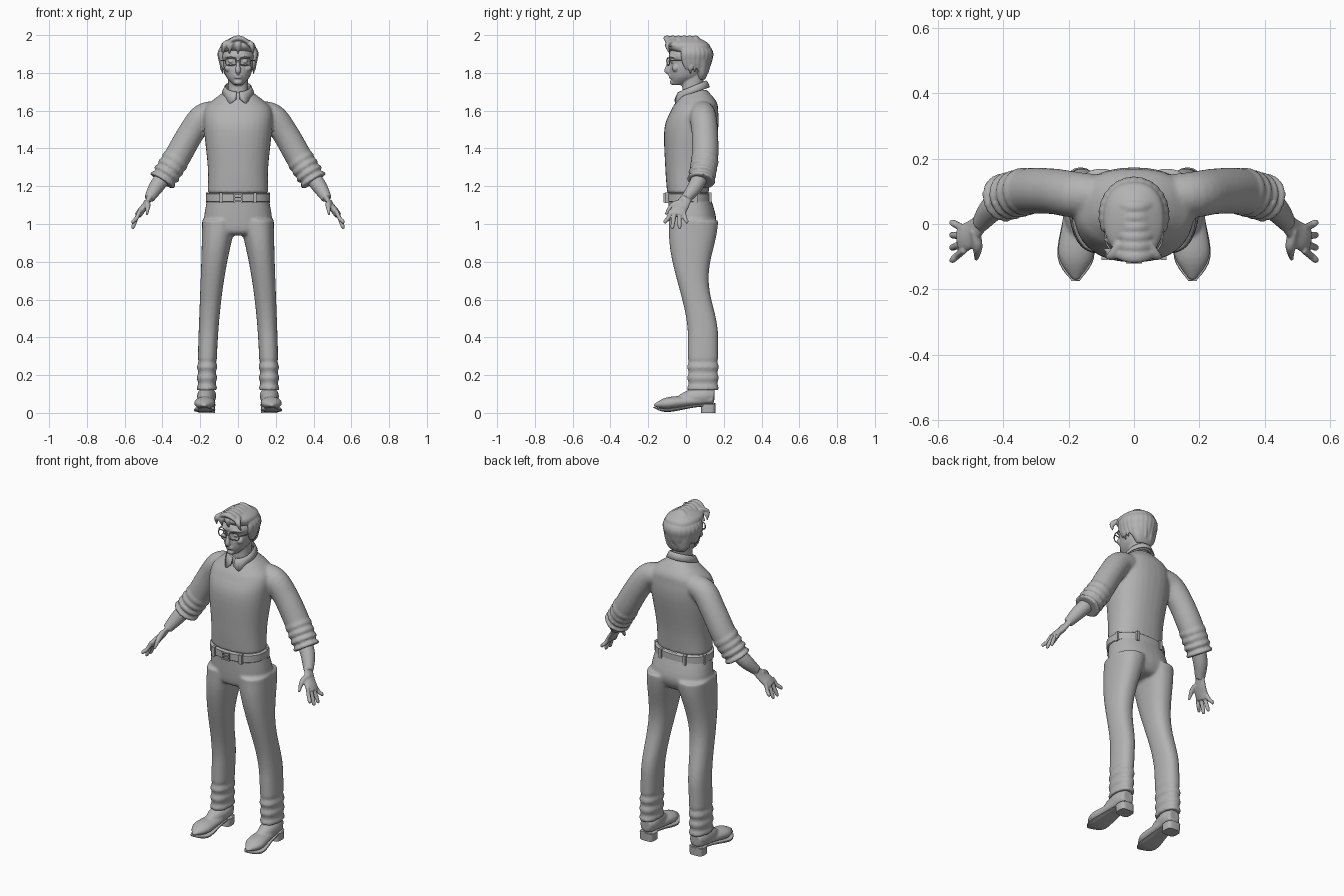
import bpy, bmesh, math
from mathutils import Vector, Matrix

if "Cube" in bpy.data.objects:
    bpy.data.objects.remove(bpy.data.objects["Cube"], do_unlink=True)

grey = bpy.data.materials.new("plain_grey")
grey.use_nodes = True
grey.diffuse_color = (.45, .45, .45, 1)
grey.node_tree.nodes["Principled BSDF"].inputs["Base Color"].default_value = grey.diffuse_color
SIDES = {"left": 1, "right": -1}
ACROSS, DEPTH, UP = Vector((1, 0, 0)), Vector((0, 1, 0)), Vector((0, 0, 1))


def spline(rows, steps=5):
    """Catmull-Rom interpolation between rows of numbers."""
    pad = [rows[0], *rows, rows[-1]]
    out = []
    for before, start, end, after in zip(pad, pad[1:], pad[2:], pad[3:]):
        for k in range(steps):
            t = k / steps
            out.append([b + t / 2 * (c - a + t * (2 * a - 5 * b + 4 * c - d + t * (3 * (b - c) + d - a)))
                        for a, b, c, d in zip(before, start, end, after)])
    return out + [list(rows[-1])]


def loft(bm, rings):
    """Skin closed rings and cap both ends."""
    loops = [[bm.verts.new(point) for point in ring] for ring in rings]
    count = len(loops[0])
    for low, high in zip(loops, loops[1:]):
        for i in range(count):
            j = (i + 1) % count
            bm.faces.new((low[i], low[j], high[j], high[i]))
    bm.faces.new(loops[0])
    bm.faces.new(loops[-1])


def unit_ring(power, count=32):
    """Superellipse of unit size."""
    def bend(value):
        return math.copysign(abs(value) ** (2 / power), value)
    angles = [i * math.tau / count for i in range(count)]
    return [(bend(math.cos(angle)), bend(math.sin(angle))) for angle in angles]


def stack(bm, rows, power=2.3, steps=5):
    """Level sections: height, half width, front, back and, when off centre, x."""
    rings = []
    for z, half, front, back, *x in spline(rows, steps):
        middle, depth = (front + back) / 2, (back - front) / 2
        rings.append([(sum(x) + half * u, middle + depth * v, z) for u, v in unit_ring(power)])
    loft(bm, rings)


def limb(bm, rows, side=1, across=DEPTH, flat=1, power=2):
    """Sections square to a path: x, y, z, half width along 'across'."""
    rows = spline(rows)
    points = [Vector((side * x, y, z)) for x, y, z, radius in rows]
    rings = []
    for i, (point, row) in enumerate(zip(points, rows)):
        along = (points[min(i + 1, len(points) - 1)] - points[max(i - 1, 0)]).normalized()
        wide = (across - along * along.dot(across)).normalized()
        thick = along.cross(wide) * flat
        rings.append([point + (wide * u + thick * v) * row[-1] for u, v in unit_ring(power, 20)])
    loft(bm, rings)


def placed(location, size):
    return Matrix.Translation(location) @ Matrix.Diagonal((*size, 1))


def ball(bm, location, size):
    bmesh.ops.create_uvsphere(bm, u_segments=20, v_segments=12, radius=1, matrix=placed(location, size))


def box(bm, location, size):
    bmesh.ops.create_cube(bm, size=1, matrix=placed(location, size))


def make(name, bm, voxel=0, relax=2):
    """Finish a part, optionally fusing its pieces into one smooth skin."""
    bmesh.ops.recalc_face_normals(bm, faces=bm.faces)
    mesh = bpy.data.meshes.new(name)
    bm.to_mesh(mesh)
    bm.free()
    part = bpy.data.objects.new(name, mesh)
    bpy.context.collection.objects.link(part)
    mesh.materials.append(grey)
    if voxel:
        fuse = part.modifiers.new("fuse", 'REMESH')
        fuse.mode, fuse.voxel_size, fuse.use_smooth_shade = 'VOXEL', voxel, True
        part.modifiers.new("relax", 'SMOOTH').iterations = relax
    else:
        bpy.ops.object.select_all(action='DESELECT')
        part.select_set(True)
        bpy.context.view_layer.objects.active = part
        bpy.ops.object.shade_smooth_by_angle(angle=math.radians(40))
    return part


def wire(name, points, closed=False):
    curve = bpy.data.curves.new(name, 'CURVE')
    curve.dimensions, curve.bevel_depth, curve.bevel_resolution = '3D', .003, 2
    line = curve.splines.new('POLY')
    line.points.add(len(points) - 1)
    for point, location in zip(line.points, points):
        point.co = (*location, 1)
    line.use_cyclic_u = closed
    curve.materials.append(grey)
    bpy.context.collection.objects.link(bpy.data.objects.new(name, curve))


# Sweater: torso and sleeves pushed up into rolls
bm = bmesh.new()
stack(bm, [(1.165, .16, -.1, .12), (1.3, .16, -.11, .135), (1.5, .18, -.115, .17), (1.6, .18, -.08, .17),
           (1.65, .14, -.05, .16), (1.71, .06, -.01, .11)])
elbow, cuff = Vector((.33, .1, 1.34)), Vector((.4, .08, 1.23))
for side in SIDES.values():
    limb(bm, [(.09, .09, 1.59, .06), (.18, .09, 1.57, .07), (.25, .1, 1.48, .07), (*elbow, .07), (*cuff, .06)], side)
    for start in (0, .3, .6, .9):
        ends = [elbow.lerp(cuff, start + shift) for shift in (0, .14)]
        limb(bm, [(*end, .075) for end in ends], side)
make("sweater", bm, .008, 5)

# Trousers: pelvis and two tapering legs with creased hems
bm = bmesh.new()
stack(bm, [(1.17, .155, -.095, .12), (1.03, .18, -.09, .16), (.96, .16, -.08, .14), (.94, .1, -.05, .11)])
for side in SIDES.values():
    rows = []
    for i in range(61):
        z = .12 + .9 * i / 60
        rise = max(0, min(1, (z - .1) / .9))
        thigh = max(0, min(1, (z - .4) / .55))
        crease = .005 * math.sin(z * 110) if z < .28 else 0
        front = .01 - .1 * thigh * thigh * (3 - 2 * thigh) - crease
        back = .145 + .025 * math.cos(10 * max(0, z - .4)) + crease
        rows.append((z, .05 + .04 * rise ** 3 + crease, front, back, side * (.165 - .065 * rise ** 2)))
    stack(bm, rows, steps=1)
make("trousers", bm, .008, 4)

# Belt with loops and buckle
bm = bmesh.new()
BELT = 1.14
stack(bm, [(BELT + rise, .165 + puff, -.105 - puff, .13 + puff)
           for rise, puff in ((-.024, 0), (-.02, .005), (.02, .005), (.024, 0))], steps=1)
for x, y in ((.09, -.1), (.16, .05), (.08, .125)):
    for side in SIDES.values():
        box(bm, (side * x, y, BELT), (.018, .02, .056))
make("belt", bm)
bm = bmesh.new()
for side in SIDES.values():
    box(bm, (0, -.115, BELT + side * .02), (.05, .01, .008))
    box(bm, (side * .02, -.115, BELT), (.008, .01, .05))
box(bm, (0, -.117, BELT), (.04, .006, .007))
make("buckle", bm)

# Shirt collar: folded strip with two front points
bm = bmesh.new()
for side in SIDES.values():
    strips = []
    for i in range(25):
        angle = .12 + (math.pi - .12) * i / 24
        top = 1.73 - .03 * math.cos(angle)
        point = math.exp(-((angle - .5) * 4) ** 2)
        fold = ((.95, .04), (1, 0), (1.1, .005), (1.3 + .12 * point, .035 + .03 * point))
        strips.append([bm.verts.new((side * .066 * grow * math.sin(angle),
                                     .034 - .072 * grow * math.cos(angle), top - drop)) for grow, drop in fold])
    for here, following in zip(strips, strips[1:]):
        for j in range(3):
            bm.faces.new((here[j], here[j + 1], following[j + 1], following[j]))
bmesh.ops.remove_doubles(bm, verts=bm.verts, dist=.0005)
make("collar", bm).modifiers.new("cloth", 'SOLIDIFY').thickness = .007

# Head, neck and face
bm = bmesh.new()
stack(bm, [(1.735, .022, -.07, -.01), (1.775, .06, -.083, .07), (1.82, .076, -.085, .1), (1.86, .083, -.08, .12),
           (1.9, .084, -.09, .12), (1.98, .035, -.03, .07)], power=2.1)
stack(bm, [(1.66, .06, -.02, .1), (1.73, .052, -.02, .09), (1.82, .055, -.02, .1)])
limb(bm, [(0, -.08, 1.875, .008), (0, -.1, 1.815, .014), (0, -.09, 1.803, .012)], across=ACROSS)
ball(bm, (0, -.07, 1.75), (.022, .016, .014))
for lip in (1.776, 1.787):
    ball(bm, (0, -.081, lip), (.024, .012, .006))
for side in SIDES.values():
    limb(bm, [(.01, -.086, 1.884, .005), (.04, -.083, 1.89, .006), (.066, -.064, 1.88, .004)], side, UP)
    ball(bm, (side * .036, -.07, 1.86), (.016, .013, .01))
    ball(bm, (side * .05, -.055, 1.825), (.022, .02, .02))
    ball(bm, (side * .087, .025, 1.845), (.01, .02, .034))
make("head", bm, .0045)

# Hair: cap, locks falling from the crown, and a fringe swept to one side
bm = bmesh.new()
stack(bm, [(1.765, .045, .06, .1), (1.8, .07, .05, .115), (1.89, .093, 0, .13), (1.92, .094, -.08, .13),
           (1.955, .086, -.094, .12), (1.99, .03, -.03, .06)])
for i in range(17):
    around = math.radians(70 + 220 * i / 16)
    tip = 1.8 + .012 * math.cos(i * 2.4)
    lock = []
    for reach, z, width, turn in ((.25, 1.985, .01, -.4), (.97, 1.92, .018, 0), (.97, 1.86, .015, 0), (.86, tip, .004, .1)):
        angle = around + turn
        lock.append((reach * .094 * math.sin(angle), .027 - reach * .103 * math.cos(angle), z, width))
    limb(bm, lock, across=Vector((math.cos(around), math.sin(around), 0)), flat=.7)
for i in range(6):
    sweep = []
    for step in range(7):
        t = step / 6
        swell = math.sin(math.pi * (.15 + .85 * t))
        sweep.append((.07 - .165 * t, -.075 + .03 * i - .025 * swell, 1.91 + .074 * swell, .004 + .016 * swell))
    limb(bm, sweep, flat=.7)
for x in (-.07, -.04, 0, .07):
    limb(bm, [(x * .6, -.06, 1.97, .014), (x, -.1, 1.95, .016), (x * 1.15, -.085, 1.9, .004)], across=ACROSS, flat=.7)
make("hair", bm, .005)

# Glasses
EYES = 1.86
for label, side in SIDES.items():
    wire("glasses_rim_" + label, [(side * (.038 + .029 * u), -.094 + .006 * u, EYES + .02 * v)
                                  for u, v in unit_ring(3.2)], True)
    wire("glasses_arm_" + label, [(side * x, y, EYES + .006) for x, y in ((.066, -.088), (.084, -.06), (.094, .03))])
wire("glasses_bridge", [(-.009, -.1, EYES), (0, -.104, EYES + .006), (.009, -.1, EYES)])

# Forearms and hands with spread fingers
for label, side in SIDES.items():
    bm = bmesh.new()
    limb(bm, [(.37, .09, 1.28, .042), (.43, .05, 1.2, .04), (.47, 0, 1.135, .027)], side)
    limb(bm, [(.46, .01, 1.15, .028), (.49, -.02, 1.1, .037), (.513, -.04, 1.07, .043), (.53, -.047, 1.045, .04)],
         side, flat=.45)
    for finger in range(4):
        root, tip = -.08 + .022 * finger, -.11 + .038 * finger
        low = .97 + .014 * (finger - 1.5) ** 2
        limb(bm, [(.518, root, 1.075, .01), (.538, (root + tip) / 2, 1.03, .011),
                  (.555, tip, low + .012, .01), (.556, tip, low, .004)], side)
    limb(bm, [(.486, -.02, 1.115, .016), (.478, -.07, 1.1, .015), (.482, -.108, 1.05, .006)], side, ACROSS)
    make("arm_and_hand_" + label, bm, .0045)

# Shoes: upper, curved sole and heel block
for label, side in SIDES.items():
    bm = bmesh.new()
    limb(bm, [(.178, -.17, .04, .01), (.178, -.1, .05, .053), (.17, 0, .06, .05), (.165, .14, .07, .04)],
         side, ACROSS, .6)
    limb(bm, [(.17, -.03, .065, .03), (.17, .03, .08, .045), (.165, .1, .09, .05), (.165, .15, .09, .035)], side, ACROSS)
    make("shoe_" + label, bm, .006)
    bm = bmesh.new()
    limb(bm, [(.178, -.174, .03, .012), (.178, -.1, .014, .056), (.17, .04, .035, .042), (.165, .155, .046, .034)],
         side, ACROSS, .17, 3)
    make("sole_" + label, bm)
    bm = bmesh.new()
    stack(bm, [(0, .043, .08, .155, side * .165), (.046, .045, .08, .157, side * .165)], 3.5, 1)
    make("heel_" + label, bm)
